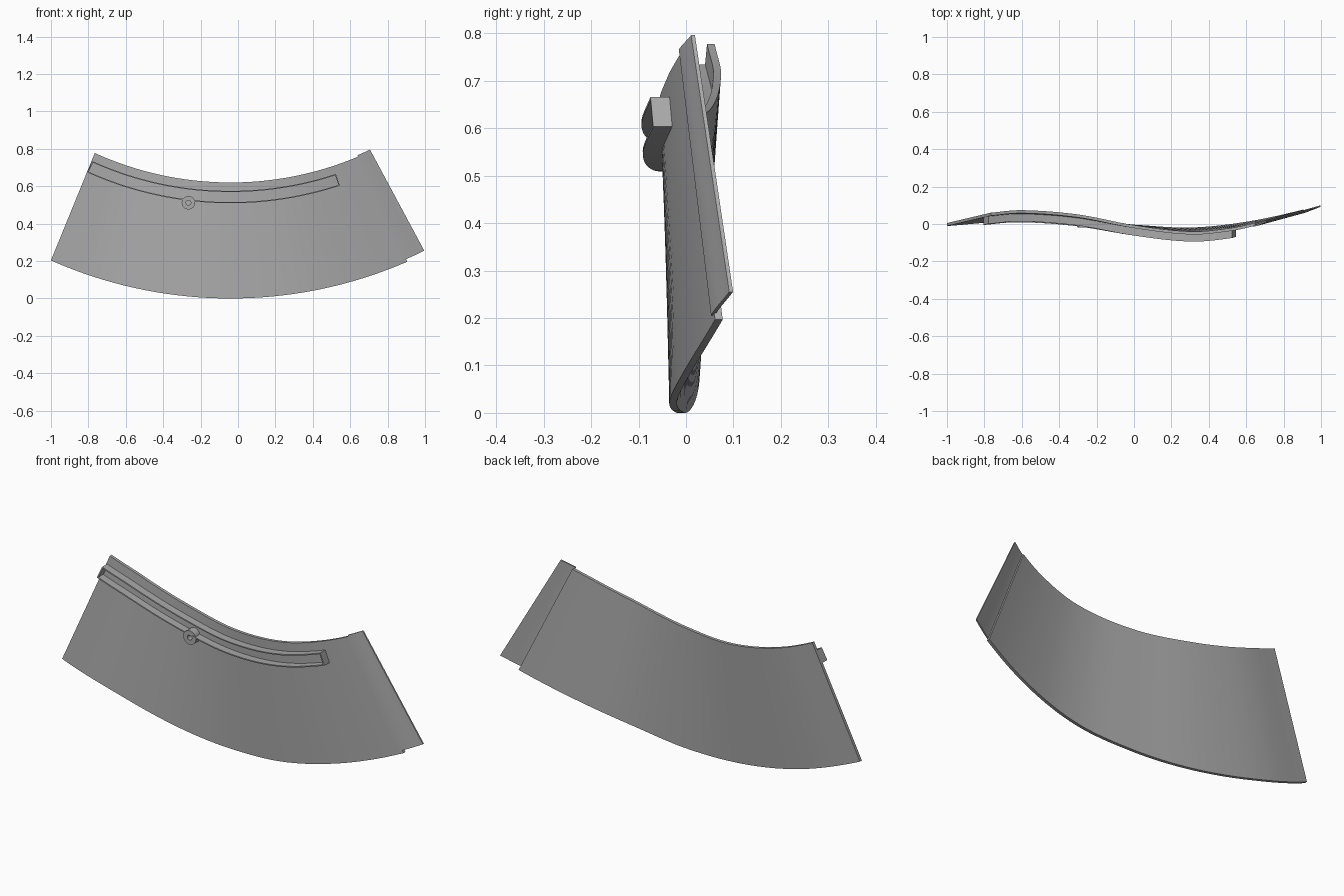
import bpy
import bmesh
import math

if "Cube" in bpy.data.objects:
    bpy.data.objects.remove(bpy.data.objects["Cube"])

CX, CZ = -0.04, 2.37            # centre of the fan shape
R_LOW, R_TOP = 2.37, 1.75       # radii of the lower and upper edges

# Depth waves (x, y) along the lower and upper edges
LOW_WAVE = [(-1, -0.003), (-0.65, 0.021), (0, -0.012), (0.3, -0.027),
            (0.6, 0.004), (0.9, 0.068), (1.0, 0.104)]
TOP_WAVE = [(-0.77, 0.052), (-0.6, 0.066), (-0.3, 0.043), (0, -0.014),
            (0.3, -0.048), (0.5, -0.032), (0.64, -0.003), (0.71, 0.024)]

grey = bpy.data.materials.new("plain grey")
grey.use_nodes = True
colour = (0.4, 0.4, 0.4, 1)
grey.diffuse_color = colour
grey.node_tree.nodes["Principled BSDF"].inputs["Base Color"].default_value = colour


def wave(points, x):
    """Smooth curve through the points."""
    n = len(points)

    def slope(i):
        a, b = points[max(i - 1, 0)], points[min(i + 1, n - 1)]
        return (b[1] - a[1]) / (b[0] - a[0])

    i = 0
    while i < n - 2 and x > points[i + 1][0]:
        i += 1
    (x0, y0), (x1, y1) = points[i], points[i + 1]
    h = x1 - x0
    t = (x - x0) / h
    if t < 0 or t > 1:
        return y0 + (y1 - y0) * t
    s = t * t * (3 - 2 * t)
    return (y0 + (y1 - y0) * s + h * t * (1 - t) ** 2 * slope(i)
            - h * t * t * (1 - t) * slope(i + 1))


def place(angle, r, out):
    """Point on the wavy sheet, moved out towards the front."""
    s = math.sin(math.radians(angle))
    low = wave(LOW_WAVE, CX + R_LOW * s)
    top = wave(TOP_WAVE, CX + R_TOP * s)
    y = low + (top - low) * (R_LOW - r) / (R_LOW - R_TOP)
    return CX + r * s, y - out, CZ - r * math.cos(math.radians(angle))


def finish(bm, name):
    bmesh.ops.recalc_face_normals(bm, faces=bm.faces)
    mesh = bpy.data.meshes.new(name)
    bm.to_mesh(mesh)
    bm.free()
    mesh.materials.append(grey)
    ob = bpy.data.objects.new(name, mesh)
    bpy.context.collection.objects.link(ob)
    bpy.ops.object.select_all(action='DESELECT')
    ob.select_set(True)
    bpy.context.view_layer.objects.active = ob
    bpy.ops.object.shade_smooth_by_angle(angle=math.radians(30))
    return ob


def sweep(name, low, top, start, end, back, front, steps):
    """Bar between two radii; start and end give (lower, upper) angles."""
    bm = bmesh.new()
    rings = []
    for i in range(steps + 1):
        t = i / steps
        a_low = start[0] + (end[0] - start[0]) * t
        a_top = start[1] + (end[1] - start[1]) * t
        corners = ((a_low, low, back), (a_low, low, front),
                   (a_top, top, front), (a_top, top, back))
        rings.append([bm.verts.new(place(*c)) for c in corners])
    for a, b in zip(rings, rings[1:]):
        for k in range(4):
            m = (k + 1) % 4
            bm.faces.new((a[k], a[m], b[m], b[k]))
    bm.faces.new(rings[0])
    bm.faces.new(rings[-1])
    return finish(bm, name)


# Main curved panel and the thin overlap strip at its left end
sweep("panel", R_LOW, R_TOP, (-23.9, -24.5), (23.5, 23.1), -0.008, 0.008, 64)
sweep("joining_strip", 2.355, 1.742, (23.2, 22.95), (26.1, 25.35), 0.004, 0.012, 6)

# Open channel on the front: two walls and two end caps
LEFT, RIGHT, WALL, DEPTH = -24.3, 18.3, 0.006, 0.048
for name, r in (("channel_upper_wall", 1.795), ("channel_lower_wall", 1.855)):
    sweep(name, r + WALL, r, (LEFT, LEFT), (RIGHT, RIGHT), 0.004, DEPTH, 56)
for name, a in (("channel_right_cap", LEFT), ("channel_left_cap", RIGHT - 0.2)):
    sweep(name, 1.861, 1.795, (a, a), (a + 0.2, a + 0.2), 0.004, DEPTH, 1)

# Small eyelet below the channel
bm = bmesh.new()
SIDES = 32
ex, ez = -0.265, 0.512
ey = place(-6.9, 1.87, 0)[1]
rings = []
for i in range(SIDES):
    u = 2 * math.pi * i / SIDES
    ring = []
    for r, y in ((0.036, ey), (0.036, ey - DEPTH), (0.013, ey - DEPTH), (0.013, ey)):
        ring.append(bm.verts.new((ex + r * math.cos(u), y, ez + r * math.sin(u))))
    rings.append(ring)
for i in range(SIDES):
    a, b = rings[i], rings[(i + 1) % SIDES]
    for k in range(4):
        m = (k + 1) % 4
        bm.faces.new((a[k], a[m], b[m], b[k]))
finish(bm, "eyelet")
